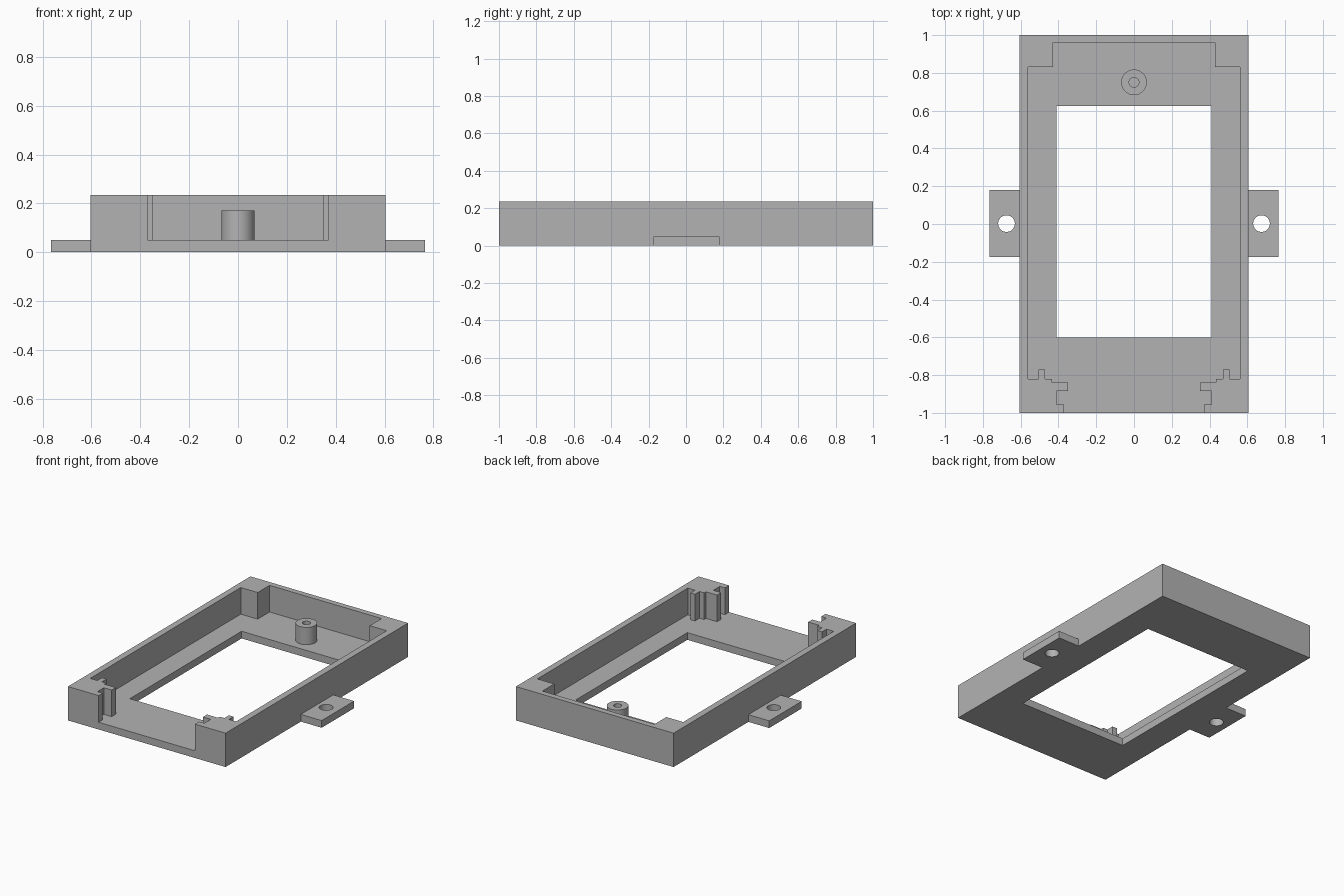
import bpy, bmesh, math

cube = bpy.data.objects.get("Cube")
if cube:
    bpy.data.objects.remove(cube, do_unlink=True)

grey = bpy.data.materials.new("plain grey")
grey.use_nodes = True
colour = (0.45, 0.45, 0.45, 1)
grey.diffuse_color = colour
grey.node_tree.nodes["Principled BSDF"].inputs["Base Color"].default_value = colour


def rect(x0, x1, y0, y1):
    return [(x0, y0), (x1, y0), (x1, y1), (x0, y1)]


def circle(cx, cy, r, n=48):
    return [(cx + r * math.cos(math.tau * i / n), cy + r * math.sin(math.tau * i / n))
            for i in range(n)]


def slab(name, loops, z0, z1, smooth=False):
    """Extrude an outline, with any further loops as holes, from z0 to z1."""
    curve = bpy.data.curves.new(name, "CURVE")
    curve.dimensions = "2D"
    curve.fill_mode = "BOTH"
    curve.extrude = (z1 - z0) / 2
    for loop in loops:
        spline = curve.splines.new("POLY")
        spline.points.add(len(loop) - 1)
        for point, (x, y) in zip(spline.points, loop):
            point.co = (x, y, 0, 1)
        spline.use_cyclic_u = True
    source = bpy.data.objects.new(name + " outline", curve)
    bpy.context.collection.objects.link(source)
    graph = bpy.context.evaluated_depsgraph_get()
    mesh = bpy.data.meshes.new_from_object(source.evaluated_get(graph))
    bpy.data.objects.remove(source, do_unlink=True)

    bm = bmesh.new()
    bm.from_mesh(mesh)
    bmesh.ops.remove_doubles(bm, verts=bm.verts, dist=0.0001)
    bmesh.ops.recalc_face_normals(bm, faces=bm.faces)
    bmesh.ops.translate(bm, verts=bm.verts, vec=(0, 0, (z0 + z1) / 2))
    for face in bm.faces:
        face.smooth = False
        face.material_index = 0
    bm.to_mesh(mesh)
    bm.free()
    mesh.materials.clear()
    mesh.materials.append(grey)
    obj = bpy.data.objects.new(name, mesh)
    bpy.context.collection.objects.link(obj)
    if smooth:
        bpy.ops.object.select_all(action="DESELECT")
        obj.select_set(True)
        bpy.context.view_layer.objects.active = obj
        bpy.ops.object.shade_smooth_by_angle(angle=math.radians(30))
    return obj


W, FLOOR, TOP = 0.605, 0.05, 0.235

# Floor plate with the large window
slab("floor_plate", [rect(-W, W, -1, 1), rect(-0.41, 0.41, -0.6, 0.625)], 0, FLOOR)

# Wall, open at the front, with corner blocks and keyed front posts
inner = [(0.43, 0.96), (0.43, 0.83), (0.56, 0.83), (0.56, -0.82),
         (0.505, -0.82), (0.505, -0.77), (0.47, -0.77), (0.47, -0.82),
         (0.435, -0.82), (0.435, -0.84), (0.35, -0.84), (0.35, -0.885),
         (0.41, -0.885), (0.41, -0.955), (0.37, -0.955), (0.37, -1)]
half = inner + [(W, -1), (W, 1)]
slab("wall", [half + [(-x, y) for x, y in reversed(half)]], FLOOR, TOP)

# Mounting ears with screw holes
for side, name in ((1, "left_ear"), (-1, "right_ear")):
    slab(name, [rect(side * W, side * 0.765, -0.175, 0.18),
                circle(side * 0.675, 0.002, 0.044)], 0, FLOOR, smooth=True)

# Hollow screw boss
slab("screw_boss", [circle(0, 0.75, 0.068), circle(0, 0.75, 0.026)],
     FLOOR, 0.17, smooth=True)
